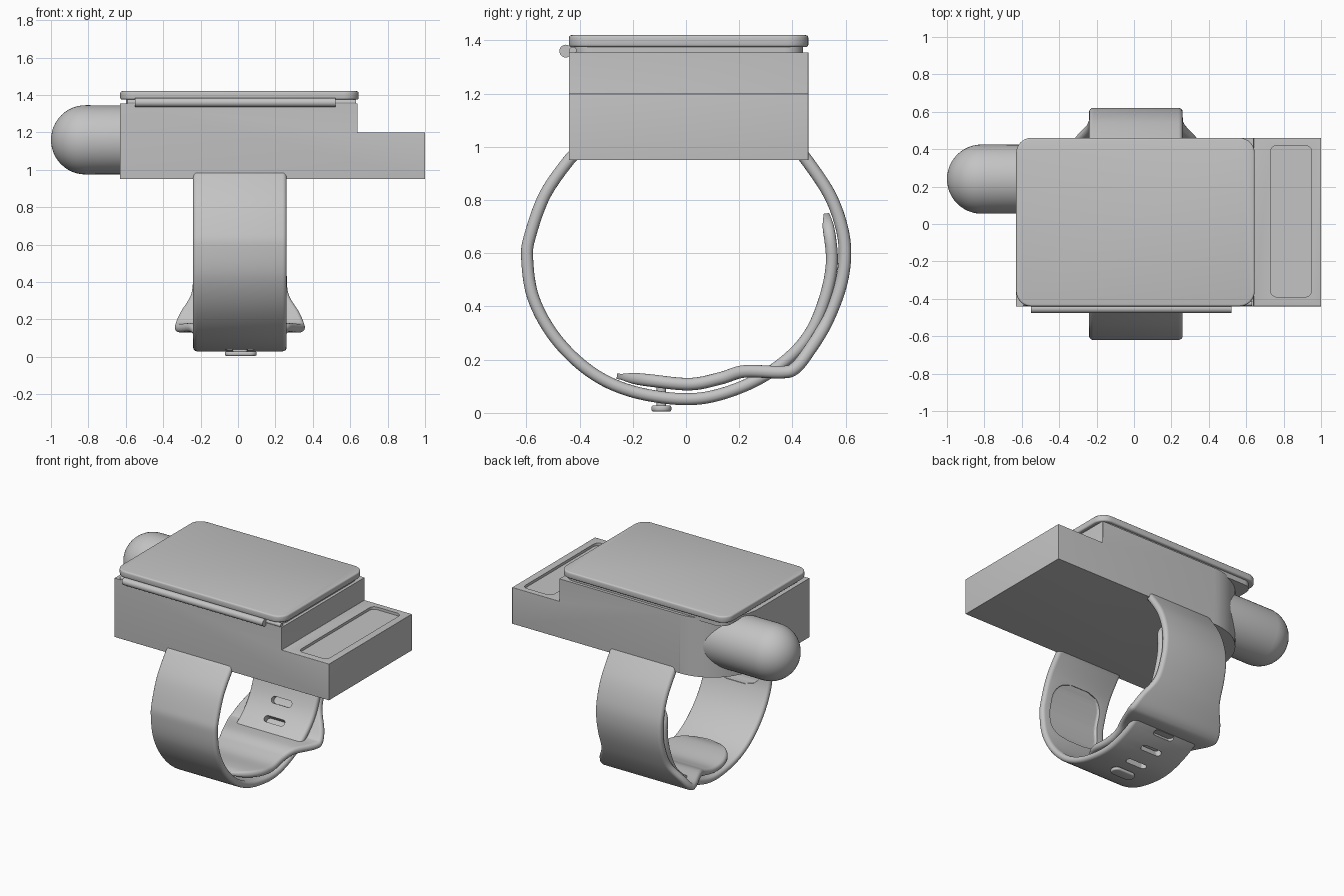
import bpy, bmesh, math
from mathutils import Vector

cube = bpy.data.objects.get("Cube")
if cube:
    bpy.data.objects.remove(cube, do_unlink=True)

grey = bpy.data.materials.new("plain_grey")
grey.use_nodes = True
grey.diffuse_color = (0.55, 0.55, 0.55, 1)
grey.node_tree.nodes["Principled BSDF"].inputs["Base Color"].default_value = (0.55, 0.55, 0.55, 1)


def finish(name, bm, cutter=False):
    bmesh.ops.recalc_face_normals(bm, faces=bm.faces)
    mesh = bpy.data.meshes.new(name)
    bm.to_mesh(mesh)
    bm.free()
    mesh.materials.append(grey)
    obj = bpy.data.objects.new(name, mesh)
    bpy.context.collection.objects.link(obj)
    obj.hide_render = obj.hide_viewport = cutter
    return obj


def smooth(*objs):
    bpy.ops.object.select_all(action='DESELECT')
    for o in objs:
        o.select_set(True)
    bpy.context.view_layer.objects.active = objs[0]
    bpy.ops.object.shade_smooth_by_angle(angle=math.radians(35))


def cut(obj, cutter):
    mod = obj.modifiers.new("cut", 'BOOLEAN')
    mod.operation = 'DIFFERENCE'
    mod.solver = 'EXACT'
    mod.object = cutter


def bevel(bm, edges, radius, segments=6):
    bmesh.ops.bevel(bm, geom=edges, offset=radius, segments=segments,
                    profile=0.5, affect='EDGES', clamp_overlap=True)


def slab(name, lo, hi, corner, rim=0, cutter=False):
    """Box with rounded vertical corners and softened rims."""
    bm = bmesh.new()
    bmesh.ops.create_cube(bm, size=1)
    for v in bm.verts:
        v.co = Vector([a + (b - a) * (c + 0.5) for a, b, c in zip(lo, hi, v.co)])
    upright = [e for e in bm.edges if abs(e.verts[0].co.z - e.verts[1].co.z) > 1e-4]
    bevel(bm, upright, corner, 8)
    if rim:
        level = [e for e in bm.edges if abs(e.verts[0].co.z - e.verts[1].co.z) < 1e-4]
        bevel(bm, level, rim, 3)
    return finish(name, bm, cutter)


def rod(name, x0, x1, y, z, radius):
    bm = bmesh.new()
    bmesh.ops.create_cone(bm, cap_ends=True, segments=24, radius1=radius,
                          radius2=radius, depth=x1 - x0)
    for v in bm.verts:
        v.co = Vector((v.co.z + (x0 + x1) / 2, v.co.x + y, v.co.y + z))
    return finish(name, bm)


def spline(points, steps=8):
    """Smooth curve through control points."""
    pts = [Vector(p) for p in points]
    pts = [2 * pts[0] - pts[1]] + pts + [2 * pts[-1] - pts[-2]]
    out = []
    for a, b, c, d in zip(pts, pts[1:], pts[2:], pts[3:]):
        for i in range(steps):
            t = i / steps
            out.append(0.5 * (2 * b + (c - a) * t + (2 * a - 5 * b + 4 * c - d) * t * t
                              + (3 * b - a - 3 * c + d) * t ** 3))
    return out + [pts[-2]]


MID = 0.01  # strap centre in x


def strap(name, points, thick, round_start=0, round_end=0, cutter=False):
    """Sweep a soft-edged section along (y, z, half width) points."""
    path = spline(points)
    dist = [0]
    for a, b in zip(path, path[1:]):
        dist.append(dist[-1] + (b.xy - a.xy).length)
    bm = bmesh.new()
    rings = []
    for i, p in enumerate(path):
        tan = (path[min(i + 1, len(path) - 1)].xy - path[max(i - 1, 0)].xy).normalized()
        nor = Vector((-tan.y, tan.x))
        w, h = p.z, thick / 2
        for r, d in ((round_start, dist[i]), (round_end, dist[-1] - dist[i])):
            if r and d < r:
                k = 1 - d / r
                w -= r * (1 - math.sqrt(max(0, 1 - k * k)))
                h *= max(0.45, 1 - k ** 6)
        ring = []
        for q in range(4):
            sx, sn = ((1, 1), (-1, 1), (-1, -1), (1, -1))[q]
            for j in range(5):
                a = math.pi / 2 * (q + j / 4)
                x = sx * (w - h) + h * math.cos(a)
                n = sn * h * 0.1 + h * 0.9 * math.sin(a)
                c = p.xy + nor * n
                ring.append(bm.verts.new((MID + x, c.x, c.y)))
        rings.append(ring)
    for r0, r1 in zip(rings, rings[1:]):
        for i in range(len(r0)):
            j = (i + 1) % len(r0)
            bm.faces.new((r0[i], r0[j], r1[j], r1[i]))
    bm.faces.new(rings[0])
    bm.faces.new(rings[-1])
    return finish(name, bm, cutter)


# Case: stepped side profile, one large rounded upright corner, soft edges
bm = bmesh.new()
profile = ((-.63, .95), (1, .95), (1, 1.2), (.64, 1.2), (.64, 1.355), (-.63, 1.355))
face = bm.faces.new([bm.verts.new((x, -.44, z)) for x, z in profile])
side = bmesh.ops.extrude_face_region(bm, geom=[face])["geom"]
bmesh.ops.translate(bm, verts=[v for v in side if isinstance(v, bmesh.types.BMVert)], vec=(0, .9, 0))
bmesh.ops.recalc_face_normals(bm, faces=bm.faces)
bevel(bm, [e for e in bm.edges if all(v.co.x < -.6 and v.co.y > .4 for v in e.verts)], .36, 16)
bevel(bm, [e for e in bm.edges if max(v.co.x for v in e.verts) > .6
           and min(v.co.z for v in e.verts) < 1.3], .045)
case = finish("case", bm)
cut(case, slab("panel_cutter", (.73, -.39, 1.182), (.95, .42, 1.3), .035, cutter=True))

# Lid, seam below it, and hinge rods
seam = slab("lid_seam", (-.6, -.42, 1.34), (.62, .44, 1.385), .07)
lid = slab("lid", (-.63, -.44, 1.375), (.645, .46, 1.42), .08, .01)
hinge = rod("hinge_rod", -.55, .52, -.452, 1.36, .024)
pin = rod("hinge_pin", -.59, .63, -.425, 1.362, .014)

# Domed barrel on the side
bm = bmesh.new()
bmesh.ops.create_uvsphere(bm, u_segments=48, v_segments=24, radius=.185)
for v in bm.verts:
    x = -v.co.z - .815 + (.4 if v.co.z < -1e-4 else 0)
    v.co = Vector((x, v.co.x + .24, v.co.y + 1.16))
barrel = finish("domed_barrel", bm)

# Front strap, whose tongue runs inside the back strap
W = .25
front_path = [(-.40, .985), (-.44, .95), (-.53, .82), (-.585, .67), (-.597, .58), (-.573, .43),
              (-.49, .28), (-.36, .155), (-.21, .083), (-.02, .052), (.13, .07),
              (.295, .14), (.43, .25), (.505, .38), (.548, .56), (.528, .75)]
front = strap("front_strap", [(y, z, W) for y, z in front_path], .045, round_end=.12)

# Shallow recess on the inner face of the front strap
inner = [(y * .963, .55 + (z - .55) * .963, .19) for y, z in front_path[2:6]]
cut(front, strap("recess_cutter", inner, .03, .12, .12, cutter=True))

# Row of oval holes along the tongue
bm = bmesh.new()
track = spline([(y, z, 0) for y, z in front_path[8:15]], 24)
travelled, due = 0, .11
for a, b in zip(track, track[1:]):
    travelled += (b - a).length
    if travelled < due:
        continue
    due += .135
    t = (b - a).normalized()
    n = Vector((-t.y, t.x, 0))
    rims = []
    for s in (-.035, .035):
        rim = []
        for i in range(24):
            ang = 2 * math.pi * (i + .5) / 24
            c = b + t * .022 * math.sin(ang) + n * s
            x = math.copysign(.055, math.cos(ang)) + .022 * math.cos(ang)
            rim.append(bm.verts.new((MID + x, c.x, c.y)))
        rims.append(rim)
        bm.faces.new(rim)
    for i in range(24):
        j = (i + 1) % 24
        bm.faces.new((rims[0][i], rims[0][j], rims[1][j], rims[1][i]))
cut(front, finish("hole_cutter", bm, cutter=True))

# Back strap, flaring into a loop and ending in a rounded tab
back = strap("back_strap", [
    (.42, .985, W), (.45, .955, W), (.54, .82, W), (.587, .69, W), (.597, .58, W), (.577, .465, W),
    (.525, .335, .26), (.46, .23, .32), (.41, .168, .345), (.36, .153, .34), (.22, .156, .28),
    (.13, .13, W), (.015, .108, W), (-.135, .122, W), (-.26, .138, W)], .047, round_end=.22)

# Stud that locks the tab through a hole
stud = slab("stud_head", (-.07, -.13, .005), (.1, -.055, .028), .035, .008)
stem = slab("stud_stem", (-.03, -.11, .02), (.05, -.075, .12), .015)

smooth(case, seam, lid, hinge, pin, barrel, front, back, stud, stem)
